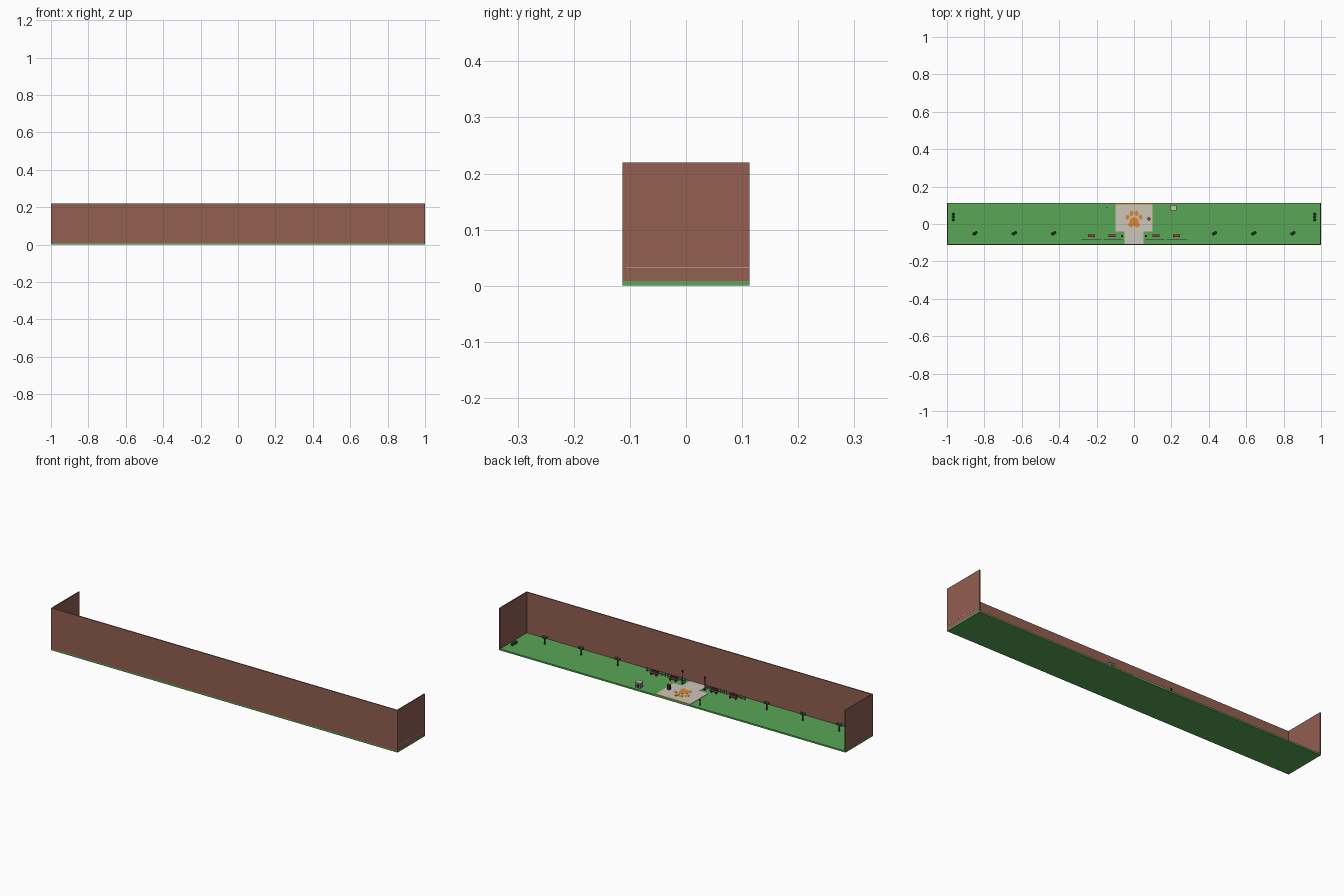
import bpy, math

if "Cube" in bpy.data.objects:
    bpy.data.objects.remove(bpy.data.objects["Cube"])

G = 0.008   # top of the lawn
P = 0.010   # top of the paving


def mat(name, hexcol):
    m = bpy.data.materials.new(name)
    def lin(c):
        return c / 12.92 if c <= 0.04045 else ((c + 0.055) / 1.055) ** 2.4
    m.diffuse_color = [lin(int(hexcol[i:i + 2], 16) / 255) for i in (0, 2, 4)] + [1]
    m.use_nodes = True
    m.node_tree.nodes["Principled BSDF"].inputs["Base Color"].default_value = m.diffuse_color
    return m


BRICK = mat("brick", "935E51")
GRASS = mat("grass", "58A656")
PAVING = mat("paving", "CCC6BA")
ORANGE = mat("orange", "DC8734")
LEAF = mat("dark leaf", "2F7040")
WOOD = mat("dark wood", "5A3A26")
METAL = mat("dark metal", "34363A")
RED = mat("red", "A8393B")
STONE = mat("grey stone", "8A8D90")


def finish(name, m):
    o = bpy.context.object
    o.name = name
    o.data.materials.append(m)
    return o


def box(name, x0, x1, y0, y1, z0, z1, m):
    bpy.ops.mesh.primitive_cube_add(size=1, location=((x0 + x1) / 2, (y0 + y1) / 2, (z0 + z1) / 2))
    o = finish(name, m)
    o.scale = (x1 - x0, y1 - y0, z1 - z0)
    return o


def block(name, x, y, z0, w, d, h, m):
    return box(name, x - w / 2, x + w / 2, y - d / 2, y + d / 2, z0, z0 + h, m)


def cyl(name, x, y, z0, r, h, m, n=8, sy=1, rot=0):
    bpy.ops.mesh.primitive_cylinder_add(vertices=n, radius=r, depth=h,
                                        location=(x, y, z0 + h / 2), rotation=(0, 0, rot))
    o = finish(name, m)
    o.scale.y = sy
    return o


def ball(name, x, y, z, sx, sy, sz, m):
    bpy.ops.mesh.primitive_ico_sphere_add(subdivisions=1, radius=1, location=(x, y, z))
    o = finish(name, m)
    o.scale = (sx, sy, sz)
    return o


# Lawn and boundary walls
box("lawn", -1, 1, -0.113, 0.113, 0, G, GRASS)
box("front_wall", -1, 1, -0.113, -0.107, G, 0.22, BRICK)
for s in (-1, 1):
    x0, x1 = sorted((s * 0.9935, s * 0.9995))
    box("side_wall", x0, x1, -0.107, 0.113, G, 0.22, BRICK)
box("side_wall_trim", 0.999, 1, -0.107, 0.113, 0.0312, 0.0326, PAVING)

# Paved square, path and painted edge
box("square", -0.1, 0.1, -0.04, 0.113, G - 0.002, P, PAVING)
box("path", -0.05, 0.05, -0.107, -0.04, G - 0.002, P, PAVING)
box("edge_stripe", -0.1, 0.1, 0.105, 0.113, P, P + 0.001, ORANGE)

# Painted paw: pad with two lobes and four toes
cyl("paw_pad", 0, 0.012, P, 0.024, 0.001, ORANGE, 20)
for s in (-1, 1):
    cyl("paw_lobe", s * 0.016, -0.003, P, 0.015, 0.001, ORANGE, 16)
    cyl("paw_outer_toe", s * 0.035, 0.036, P, 0.010, 0.001, ORANGE, 14, 1.35, s * 0.35)
    cyl("paw_inner_toe", s * 0.013, 0.057, P, 0.0105, 0.001, ORANGE, 14, 1.4, s * 0.1)

# Trees along the front wall
for s in (-1, 1):
    for x in (0.43, 0.64, 0.85):
        cyl("tree_trunk", s * x, -0.05, G, 0.0035, 0.032, WOOD, 6)
        ball("tree_crown", s * x - 0.004, -0.052, 0.044, 0.012, 0.010, 0.010, LEAF)
        ball("tree_crown_side", s * x + 0.006, -0.046, 0.047, 0.010, 0.009, 0.009, LEAF)

# Benches, fences and lamps on both sides of the path
for s in (-1, 1):
    for x in (0.118, 0.228):
        cx = s * x
        block("bench_seat", cx, -0.062, G + 0.009, 0.038, 0.013, 0.003, RED)
        block("bench_back", cx, -0.0695, G + 0.011, 0.038, 0.002, 0.012, METAL)
        for e in (-1, 1):
            block("bench_leg", cx + e * 0.015, -0.063, G, 0.003, 0.012, 0.009, METAL)
    for a, b in ((0.063, 0.162), (0.176, 0.282)):
        x0, x1 = sorted((s * a, s * b))
        for z in (G + 0.006, G + 0.015):
            box("fence_rail", x0, x1, -0.083, -0.081, z, z + 0.003, STONE)
        for i in range(6):
            block("fence_post", x0 + (x1 - x0) * i / 5, -0.082, G, 0.004, 0.004, 0.021, STONE)
    cyl("lamp_pole", s * 0.064, -0.064, G, 0.002, 0.062, METAL, 6)
    cyl("lamp_base", s * 0.064, -0.064, G, 0.006, 0.004, METAL, 8)
    cyl("lamp_head", s * 0.064, -0.064, G + 0.06, 0.005, 0.009, METAL, 6)

# Barrel on the square
cyl("barrel", 0.08, 0.027, P, 0.0095, 0.022, WOOD, 10)
cyl("barrel_lid", 0.08, 0.027, P + 0.022, 0.008, 0.002, RED, 10)

# Small signpost beside the square
cyl("sign_post", -0.143, 0.09, G, 0.002, 0.03, METAL, 6)
block("sign_plate", -0.143, 0.09, G + 0.024, 0.010, 0.002, 0.008, METAL)

# Stone hutch
block("hutch_body", 0.21, 0.086, G, 0.028, 0.022, 0.026, STONE)
block("hutch_top", 0.21, 0.086, G + 0.026, 0.032, 0.026, 0.003, PAVING)
block("hutch_door", 0.21, 0.0975, G + 0.004, 0.012, 0.002, 0.016, METAL)

# Shrubs beside the end walls
for s in (-1, 1):
    for y in (0.022, 0.038, 0.053):
        ball("shrub", s * 0.966, y, G + 0.009, 0.008, 0.008, 0.011, LEAF)
